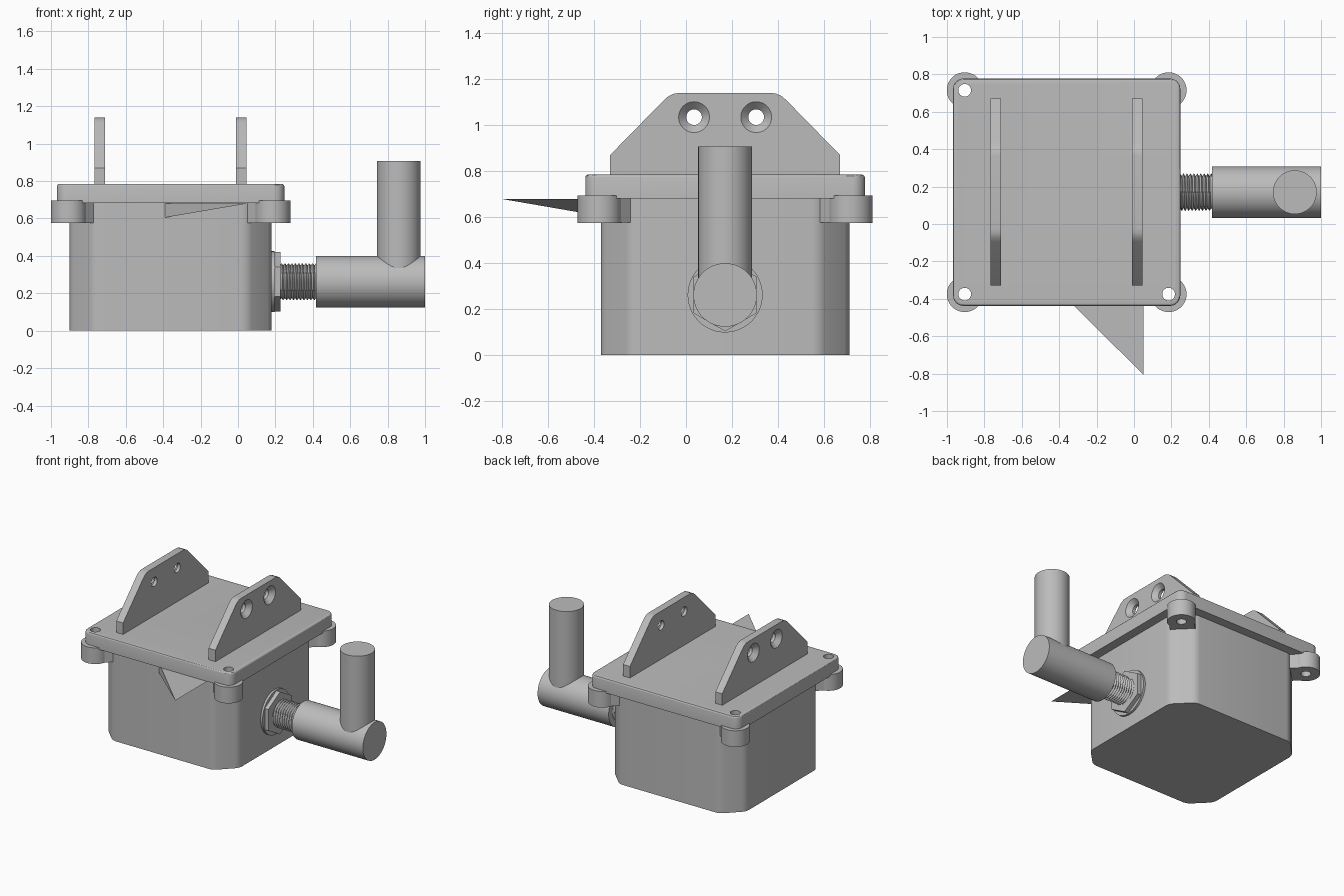
import bpy, bmesh, math
from mathutils import Matrix, Vector

if "Cube" in bpy.data.objects:
    bpy.data.objects.remove(bpy.data.objects["Cube"], do_unlink=True)

GREY = (0.5, 0.5, 0.5, 1.0)
mat = bpy.data.materials.new("plain grey")
mat.use_nodes = True
mat.diffuse_color = GREY
bsdf = next(n for n in mat.node_tree.nodes if n.type == 'BSDF_PRINCIPLED')
bsdf.inputs["Base Color"].default_value = GREY

CX, CY = -0.36, 0.17          # centre of the box
PIPE_Z = 0.262                # height of the pipe axis


def finish(name, bm):
    bmesh.ops.recalc_face_normals(bm, faces=bm.faces)
    mesh = bpy.data.meshes.new(name)
    bm.to_mesh(mesh)
    bm.free()
    mesh.materials.append(mat)
    obj = bpy.data.objects.new(name, mesh)
    bpy.context.collection.objects.link(obj)
    return obj


def activate(obj):
    bpy.ops.object.select_all(action='DESELECT')
    obj.select_set(True)
    bpy.context.view_layer.objects.active = obj


def smooth(obj):
    activate(obj)
    bpy.ops.object.shade_smooth_by_angle(angle=math.radians(30))


def cylinder(name, start, end, r1, r2=None, sides=48, spin=0.0):
    a, b = Vector(start), Vector(end)
    rot = (b - a).to_track_quat('Z', 'Y').to_matrix().to_4x4()
    bm = bmesh.new()
    bmesh.ops.create_cone(bm, cap_ends=True, segments=sides, radius1=r1,
                          radius2=r1 if r2 is None else r2, depth=(b - a).length,
                          matrix=Matrix.Translation((a + b) / 2) @ rot @ Matrix.Rotation(spin, 4, 'Z'))
    return finish(name, bm)


def box_mesh(size, z0, z1):
    bm = bmesh.new()
    bmesh.ops.create_cube(bm, size=1, matrix=Matrix.Translation((CX, CY, (z0 + z1) / 2))
                          @ Matrix.Diagonal((size, size, z1 - z0, 1)))
    return bm


def bevel_upright(bm, width, segments):
    edges = [e for e in bm.edges if abs(e.verts[0].co.z - e.verts[1].co.z) > 0.01]
    bmesh.ops.bevel(bm, geom=edges, offset=width, offset_type='OFFSET',
                    segments=segments, profile=0.5, affect='EDGES', clamp_overlap=True)


def cut(obj, cutters):
    activate(obj)
    for c in cutters:
        c.hide_render = True
        mod = obj.modifiers.new("cut", 'BOOLEAN')
        mod.operation, mod.solver, mod.object = 'DIFFERENCE', 'EXACT', c
        bpy.ops.object.modifier_apply(modifier=mod.name)
    for c in cutters:
        bpy.data.objects.remove(c, do_unlink=True)


# Box body with chamfered, softened corners
bm = box_mesh(1.08, 0, 0.69)
bevel_upright(bm, 0.13, 1)
bevel_upright(bm, 0.03, 4)
smooth(finish("box_body", bm))

# Lid with rounded corners and a softened top rim
bm = box_mesh(1.215, 0.682, 0.785)
bevel_upright(bm, 0.055, 8)
rim = [e for e in bm.edges if all(v.co.z > 0.78 for v in e.verts)]
bmesh.ops.bevel(bm, geom=rim, offset=0.012, segments=3, profile=0.5, affect='EDGES')
lid = finish("lid", bm)

# Screw lugs at the corners; the back left screw hole stops under the lid
EAR = 0.545
lid_cutters = []
for sx, xname in ((-1, "right"), (1, "left")):
    for sy, yname in ((-1, "front"), (1, "back")):
        x, y = CX + sx * EAR, CY + sy * EAR
        lug = cylinder(f"{yname}_{xname}_lug", (x, y, 0.575), (x, y, 0.695), 0.096)
        cut(lug, [cylinder("cutter", (x, y, 0.5), (x, y, 0.75), 0.034, sides=32)])
        smooth(lug)
        # web joining the lug to the body, kept inside the screw hole
        turn = Matrix.Rotation(math.atan2(-sy, -sx), 4, 'Z')
        bm = bmesh.new()
        bmesh.ops.create_cube(bm, size=1, matrix=Matrix.Translation((x, y, 0.635)) @ turn
                              @ Matrix.Translation((0.09, 0, 0)) @ Matrix.Diagonal((0.09, 0.17, 0.118, 1)))
        finish(f"{yname}_{xname}_lug_web", bm)
        if (sx, sy) != (1, 1):
            lid_cutters.append(cylinder("cutter", (x, y, 0.6), (x, y, 0.9), 0.034, sides=32))
cut(lid, lid_cutters)
smooth(lid)

# Mounting brackets, countersunk on their outer sides
half = [(0.5, 0.775), (0.5, 0.87), (0.265, 1.11), (0.245, 1.127), (0.22, 1.138), (0.195, 1.14)]
profile = half + [(-y, z) for y, z in reversed(half)]
for side, name in ((-1, "right_bracket"), (1, "left_bracket")):
    mid = CX + side * 0.378
    bm = bmesh.new()
    face = bm.faces.new([bm.verts.new((mid - 0.028, CY + y, z)) for y, z in profile])
    new = bmesh.ops.extrude_face_region(bm, geom=[face])["geom"]
    bmesh.ops.translate(bm, vec=(0.056, 0, 0), verts=[v for v in new if isinstance(v, bmesh.types.BMVert)])
    bracket = finish(name, bm)
    cutters = []
    for dy in (-0.135, 0.135):
        y, z = CY + dy, 1.035
        cutters.append(cylinder("cutter", (mid - 0.1, y, z), (mid + 0.1, y, z), 0.034))
        cutters.append(cylinder("cutter", (mid - side * 0.006, y, z), (mid + side * 0.029, y, z), 0.033, 0.068))
    cut(bracket, cutters)
    smooth(bracket)

# Stray wedge-shaped flap under the front of the lid
bm = bmesh.new()
a, b, c, d = [bm.verts.new(p) for p in ((-0.39, -0.37, 0.605), (0.05, -0.805, 0.68),
                                        (0.05, -0.37, 0.68), (-0.39, -0.37, 0.68))]
for tri in ((a, b, c), (a, b, d), (b, c, d), (a, c, d)):
    bm.faces.new(tri)
finish("front_flap", bm)


def along(x):
    return (x, CY, PIPE_Z)


# Washer and hexagonal nut on the side wall
smooth(cylinder("washer", along(0.17), along(0.196), 0.163))
nut = cylinder("hex_nut", along(0.19), along(0.226), 0.158, sides=6)
top = max(v.co.z for v in nut.data.vertices)
if top < PIPE_Z + 0.15:       # put a corner of the nut at the top
    nut.data.transform(Matrix.Translation(along(0)) @ Matrix.Rotation(math.pi / 6, 4, 'X')
                       @ Matrix.Translation(-Vector(along(0))))

# Helical thread
PITCH, SIDES, STEPS = 0.0185, 36, 6
bm = bmesh.new()
rings = []
for i in range(13 * STEPS):
    ring = []
    for k in range(SIDES):
        phase = (i / STEPS - k / SIDES) % 1
        r = 0.086 + 0.015 * (1 - abs(2 * phase - 1))
        t = 2 * math.pi * k / SIDES
        ring.append(bm.verts.new((0.2 + i * PITCH / STEPS, CY + r * math.cos(t), PIPE_Z + r * math.sin(t))))
    rings.append(ring)
for p, q in zip(rings, rings[1:]):
    for k in range(SIDES):
        n = (k + 1) % SIDES
        bm.faces.new((p[k], p[n], q[n], q[k]))
bm.faces.new(rings[0])
bm.faces.new(rings[-1])
smooth(finish("threaded_neck", bm))

# Elbow: horizontal barrel and upright pipe
smooth(cylinder("horizontal_pipe", along(0.418), along(1.0), 0.138, sides=64))
smooth(cylinder("upright_pipe", (0.86, CY, PIPE_Z), (0.86, CY, 0.907), 0.117, sides=64))
